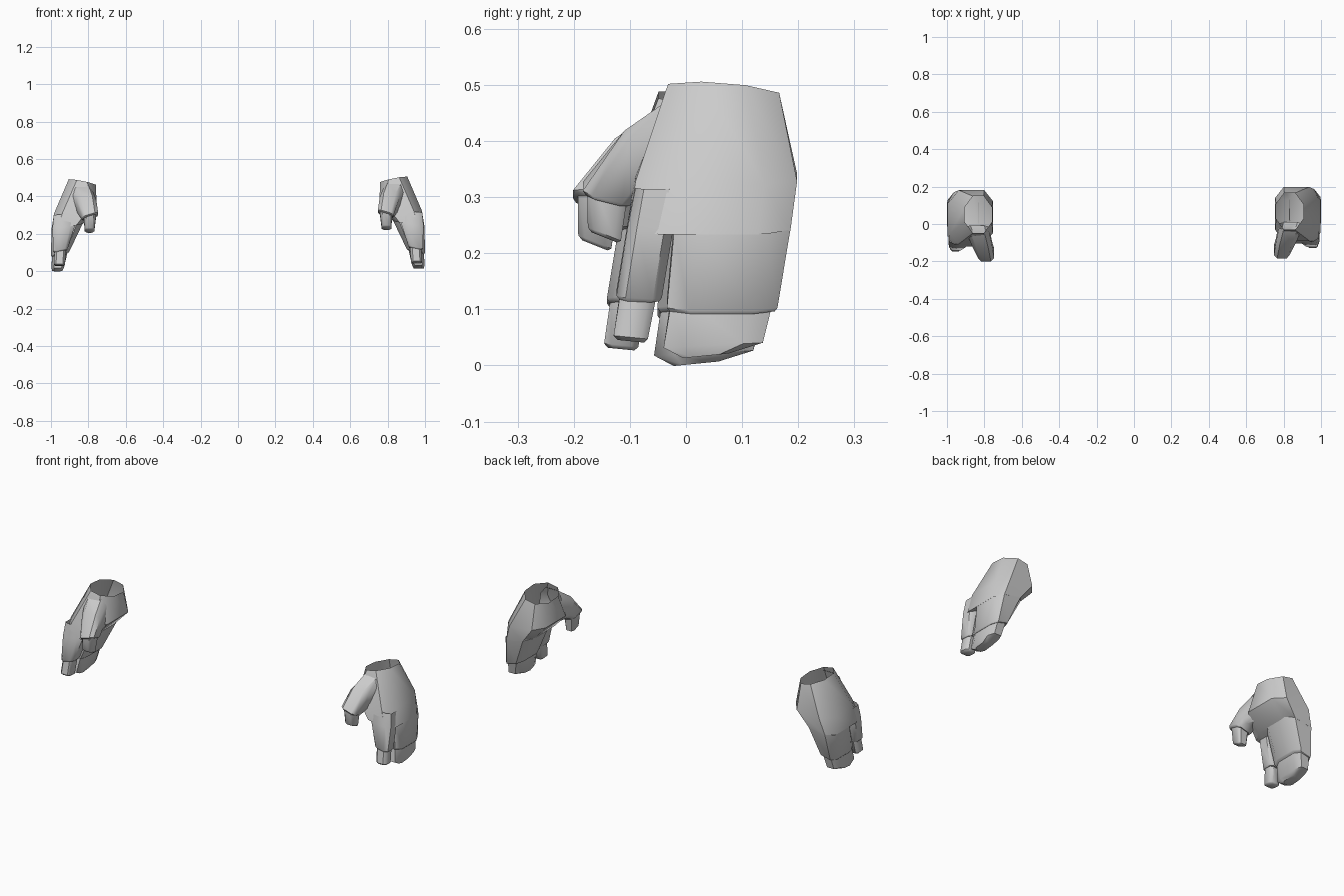
import bpy, bmesh, math

if "Cube" in bpy.data.objects:
    bpy.data.objects.remove(bpy.data.objects["Cube"])


def ring(x0, x1, y0, y1, z, sx=0.0, sy=0.0, c=0.2):
    """Eight-sided section: chamfered box, tilted by slopes sx and sy."""
    cx, cy = (x0 + x1) / 2, (y0 + y1) / 2
    dx, dy = (x1 - x0) * c, (y1 - y0) * c
    pts = [(x0 + dx, y0), (x1 - dx, y0), (x1, y0 + dy), (x1, y1 - dy),
           (x1 - dx, y1), (x0 + dx, y1), (x0, y1 - dy), (x0, y0 + dy)]
    return [(x, y, z + sx * (x - cx) + sy * (y - cy)) for x, y in pts]


def inset(s, d, dz):
    """Section shrunk by d on all sides and moved by dz."""
    return (s[0] + d, s[1] - d, s[2] + d, s[3] - d, s[4] + dz) + tuple(s[5:])


def loft(name, sections, side):
    """Skin the sections; side -1 gives the mirrored, slightly shifted hand."""
    bm = bmesh.new()
    oy, oz = (0, 0) if side > 0 else (-0.017, -0.014)
    loops = [[bm.verts.new((side * x, y + oy, z + oz)) for x, y, z in ring(*s)]
             for s in sections]
    for a, b in zip(loops, loops[1:]):
        for i in range(8):
            j = (i + 1) % 8
            quad = (a[i], b[i], b[j], a[j])
            bm.faces.new(quad if side > 0 else quad[::-1])
    bm.faces.new(loops[-1][::-1] if side > 0 else loops[-1])
    me = bpy.data.meshes.new(name)
    bm.to_mesh(me)
    bm.free()
    ob = bpy.data.objects.new(name, me)
    bpy.context.collection.objects.link(ob)
    return ob


def finger(name, roots, cuff, tip, end, side):
    """Glove sleeve with a folded cuff, and the bare tip coming out of it."""
    sleeve = loft(name + "_sleeve", roots + [cuff, inset(cuff, 0.005, -0.007)], side)
    bare = loft(name + "_tip", [inset(cuff, 0.008, 0.01), tip, end], side)
    return [sleeve, bare]


objects = []
for side, hand in ((1, "right_"), (-1, "left_")):
    # Glove body, open at the wrist
    objects.append(loft(hand + "palm", [
        (0.76, 0.905, -0.032, 0.166, 0.488, 0.2, -0.08, 0.3),
        (0.755, 0.983, -0.09, 0.198, 0.335, -0.1),
        (0.83, 0.998, -0.103, 0.186, 0.25, -0.2)], side))

    # Broad joined fingers
    tip = (0.93, 0.998, -0.04, 0.137, 0.036, 0, 0.05)
    objects += finger(hand + "mitten", [(0.83, 0.997, -0.021, 0.186, 0.252, -0.2)],
                      (0.90, 1.0, -0.034, 0.163, 0.11, -0.25), tip,
                      (0.94, 0.993, -0.005, 0.075, 0.017, 0, 0.1), side)

    # Index finger
    tip = (0.925, 0.985, -0.129, -0.068, 0.05, 0, -0.1)
    objects += finger(hand + "index", [(0.865, 0.985, -0.09, -0.015, 0.32, -0.1),
                                       (0.872, 0.992, -0.104, -0.022, 0.25, -0.1)],
                      (0.91, 0.988, -0.124, -0.043, 0.127, -0.2, -0.05), tip,
                      inset(tip, 0.007, -0.007), side)

    # Thumb, reaching forward and inward
    tip = (0.768, 0.82, -0.175, -0.116, 0.234, 0, -0.4)
    objects += finger(hand + "thumb", [(0.775, 0.90, -0.03, 0.01, 0.39, 0, -4.2),
                                       (0.758, 0.865, -0.11, -0.072, 0.365, 0, -2.8)],
                      (0.748, 0.833, -0.184, -0.096, 0.308, -0.3, -0.25), tip,
                      inset(tip, 0.007, -0.006), side)

# Soft shading with crisp cuff edges
for ob in objects:
    ob.select_set(True)
bpy.context.view_layer.objects.active = objects[0]
bpy.ops.object.shade_smooth_by_angle(angle=math.radians(45))
